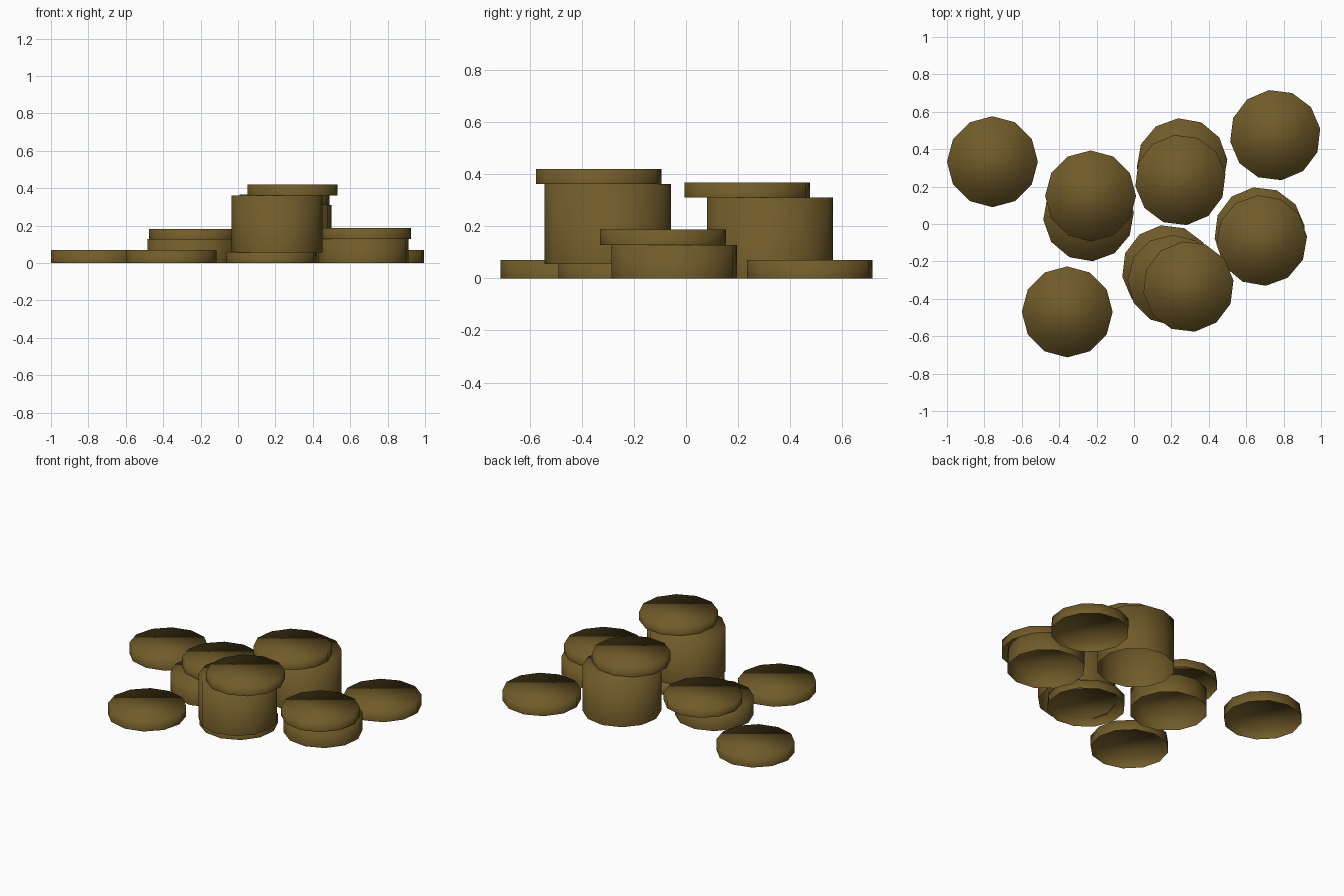
import bpy, bmesh, math

if "Cube" in bpy.data.objects:
    bpy.data.objects.remove(bpy.data.objects["Cube"])

gold = bpy.data.materials.new("dull gold")
gold.diffuse_color = (0.165, 0.105, 0.022, 1)
gold.use_nodes = True
gold.node_tree.nodes["Principled BSDF"].inputs["Base Color"].default_value = gold.diffuse_color

R = 0.243
SIDES = 12


def disc(name, x, y, z0, z1, turn=0):
    """Twelve-sided coin shell: closed top, open underneath, smooth shaded."""
    bm = bmesh.new()
    rings = []
    for z in (z0, z1):
        rings.append([bm.verts.new((x + R * math.cos(a), y + R * math.sin(a), z))
                      for a in (math.radians(turn) + 2 * math.pi * i / SIDES
                                for i in range(SIDES))])
    low, high = rings
    for i in range(SIDES):
        j = (i + 1) % SIDES
        bm.faces.new((low[i], low[j], high[j], high[i]))
    bm.faces.new(high)
    for f in bm.faces:
        f.smooth = True
    me = bpy.data.meshes.new(name)
    bm.to_mesh(me)
    bm.free()
    me.materials.append(gold)
    bpy.context.collection.objects.link(bpy.data.objects.new(name, me))


# loose coins lying on the ground
disc("left_coin", -0.757, 0.333, 0, 0.07)
disc("front_left_coin", -0.357, -0.47, 0, 0.07)
disc("back_right_coin", 0.755, 0.475, 0, 0.07, 8)

# low stacks: short pile with one shifted coin on top
disc("left_pile", -0.243, 0.043, 0, 0.128, 5)
disc("left_pile_top_coin", -0.232, 0.15, 0.128, 0.183)
disc("right_pile", 0.672, -0.045, 0, 0.128, 8)
disc("right_pile_top_coin", 0.683, -0.088, 0.128, 0.187, 5)

# tall back stack
disc("back_column", 0.257, 0.323, 0, 0.31, 5)
disc("back_column_top_coin", 0.248, 0.235, 0.31, 0.367, 8)

# tall front stack on a shifted base coin
disc("front_column_base_coin", 0.178, -0.248, 0, 0.06, 8)
disc("front_column", 0.208, -0.3, 0.055, 0.362)
disc("front_column_top_coin", 0.291, -0.335, 0.362, 0.42, 8)
